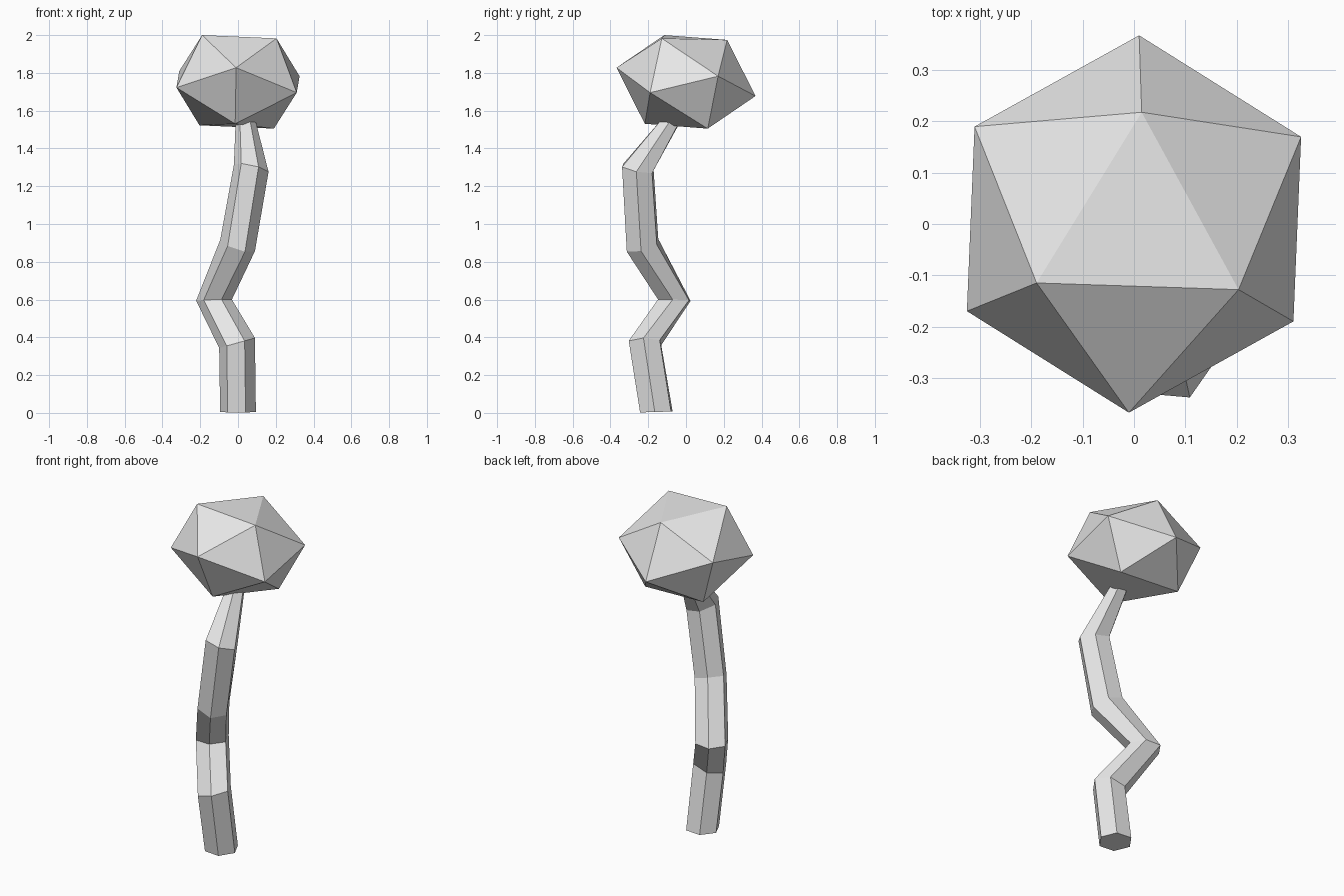
import bpy, bmesh
from math import cos, sin, radians
from mathutils import Vector

cube = bpy.data.objects.get("Cube")
if cube:
    bpy.data.objects.remove(cube, do_unlink=True)

grey = bpy.data.materials.new("pale_grey")
grey.use_nodes = True
colour = (0.8, 0.8, 0.8, 1)
grey.diffuse_color = colour
grey.node_tree.nodes["Principled BSDF"].inputs["Base Color"].default_value = colour


def finish(bm, name):
    bmesh.ops.recalc_face_normals(bm, faces=bm.faces)
    mesh = bpy.data.meshes.new(name)
    bm.to_mesh(mesh)
    bm.free()
    mesh.materials.append(grey)
    obj = bpy.data.objects.new(name, mesh)
    bpy.context.collection.objects.link(obj)
    return obj


# Crooked six-sided trunk: x, y, z of each joint, radius, slope along x and y
joints = [
    (0.00, -0.157, 0.005, 0.095, 0.0, 0.03),
    (-0.005, -0.217, 0.37, 0.095, 0.28, 0.0),
    (-0.127, -0.062, 0.597, 0.095, 0.03, -0.03),
    (-0.002, -0.23, 0.887, 0.092, -0.31, 0.26),
    (0.07, -0.255, 1.295, 0.092, -0.22, -0.19),
    (0.038, -0.067, 1.565, 0.05, 0.0, -0.19),
]
SIDES = 6
bm = bmesh.new()
rings = []
for x, y, z, r, slope_x, slope_y in joints:
    ring = []
    for i in range(SIDES):
        a = radians(360 / SIDES * i - 5)
        dx, dy = r * cos(a), r * sin(a)
        ring.append(bm.verts.new((x + dx, y + dy, z + slope_x * dx + slope_y * dy)))
    rings.append(ring)
for low, high in zip(rings, rings[1:]):
    for i in range(SIDES):
        j = (i + 1) % SIDES
        bm.faces.new((low[i], low[j], high[j], high[i]))
bm.faces.new(rings[0][::-1])
bm.faces.new(rings[-1])
finish(bm, "trunk")

# Squashed, tilted icosahedron: six corners, each mirrored through the centre
centre = Vector((0, 0, 1.7525))
corners = [
    (0.01, 0.368, -0.075), (0.311, -0.19, -0.057), (0.326, 0.17, 0.03),
    (0.015, 0.218, 0.222), (-0.19, -0.115, 0.2475), (0.204, -0.128, 0.23),
]
bm = bmesh.new()
for corner in corners:
    for side in (1, -1):
        bm.verts.new(centre + side * Vector(corner))
bmesh.ops.convex_hull(bm, input=bm.verts)
finish(bm, "foliage")
